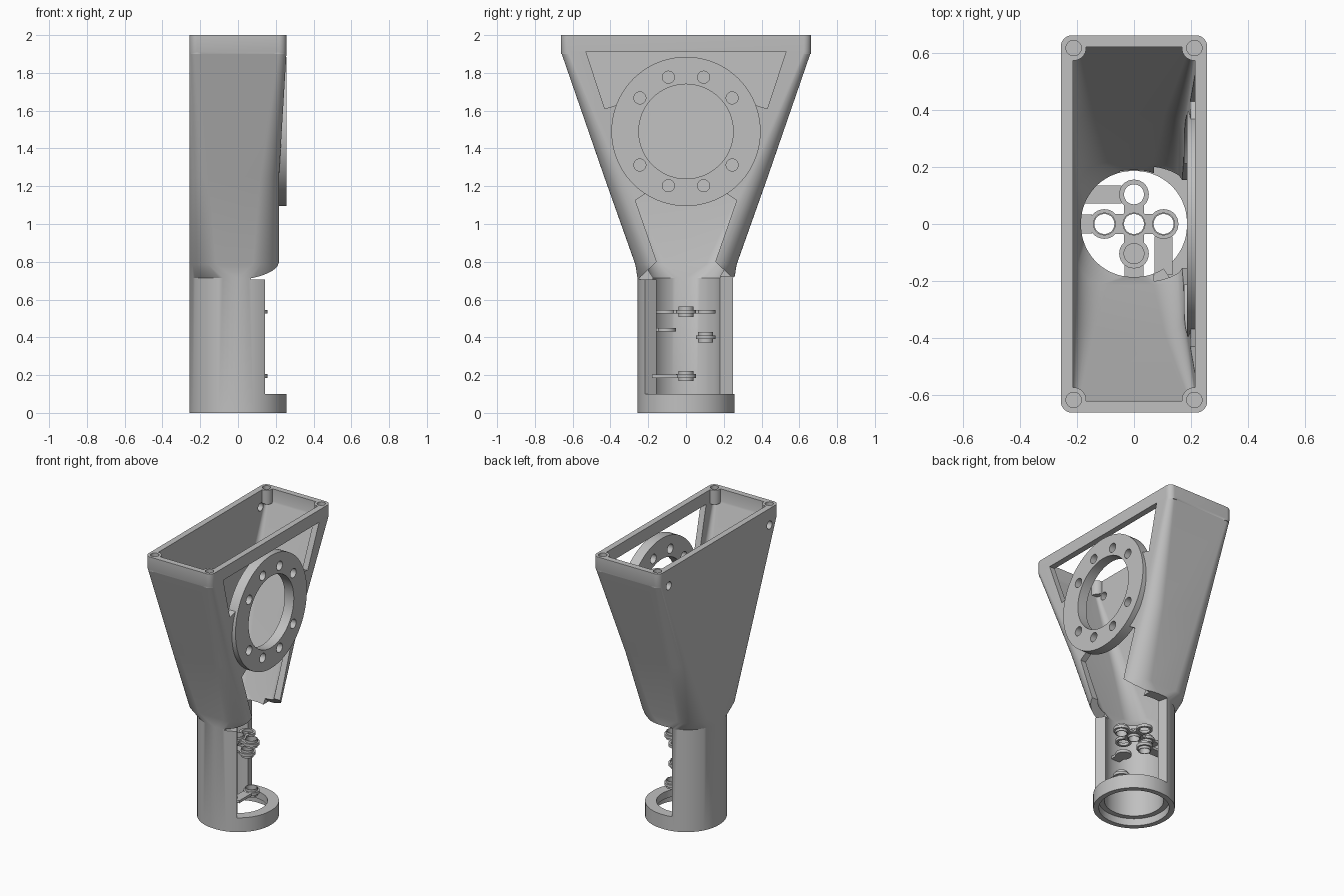
import bpy, bmesh
from math import sin, cos, pi, radians
from mathutils import Vector

cube = bpy.data.objects.get("Cube")
if cube:
    bpy.data.objects.remove(cube)

grey = bpy.data.materials.new("plain grey")
grey.use_nodes = True
GREY = (0.53, 0.53, 0.53, 1)
grey.diffuse_color = GREY
grey.node_tree.nodes["Principled BSDF"].inputs["Base Color"].default_value = GREY


def finish(bm, name):
    bmesh.ops.recalc_face_normals(bm, faces=bm.faces)
    me = bpy.data.meshes.new(name)
    bm.to_mesh(me)
    bm.free()
    me.materials.append(grey)
    ob = bpy.data.objects.new(name, me)
    bpy.context.collection.objects.link(ob)
    return ob


def rounded(k, hx, hy, r, z, cx=0):
    """Rounded rectangle centred on cx, with k points on each corner."""
    pts = []
    for q, (sx, sy) in enumerate(((1, 1), (-1, 1), (-1, -1), (1, -1))):
        for i in range(k):
            a = (q + i / (k - 1)) * pi / 2
            pts.append(Vector((cx + sx * (hx - r) + r * cos(a), sy * (hy - r) + r * sin(a), z)))
    return pts


def loft(name, sections, k=17, at=(0, 0, 0)):
    """Closed hollow loft: the last section joins back to the first."""
    bm = bmesh.new()
    loops = [[bm.verts.new(p + Vector(at)) for p in rounded(k, *s)] for s in sections]
    for a, b in zip(loops, loops[1:] + loops[:1]):
        for i in range(len(a)):
            j = (i + 1) % len(a)
            bm.faces.new((a[i], a[j], b[j], b[i]))
    return finish(bm, name)


def prism(name, points, direction):
    bm = bmesh.new()
    face = bm.faces.new([bm.verts.new(p) for p in points])
    new = bmesh.ops.extrude_face_region(bm, geom=[face])["geom"]
    bmesh.ops.translate(bm, vec=direction, verts=[v for v in new if isinstance(v, bmesh.types.BMVert)])
    return finish(bm, name)


def side_prism(name, yz, x0, x1):
    return prism(name, [(x0, y, z) for y, z in yz], (x1 - x0, 0, 0))


def plan_prism(name, xy, z0, z1):
    return prism(name, [(x, y, z0) for x, y in xy], (0, 0, z1 - z0))


def circle(cx, cy, r, n=32):
    return [(cx + r * cos(2 * pi * i / n), cy + r * sin(2 * pi * i / n)) for i in range(n)]


def mirrored(half):
    return half + [(-y, z) for y, z in reversed(half)]


def box(name, x0, x1, y0, y1, z0, z1):
    return plan_prism(name, [(x0, y0), (x1, y0), (x1, y1), (x0, y1)], z0, z1)


def combine(target, tool, operation="DIFFERENCE"):
    mod = target.modifiers.new("combine", "BOOLEAN")
    mod.operation, mod.solver, mod.object = operation, "EXACT", tool
    bpy.context.view_layer.objects.active = target
    bpy.ops.object.modifier_apply(modifier=mod.name)
    bpy.data.objects.remove(tool)


# Funnel housing and tube as one hollow shell, outside up then inside down
housing = loft("funnel_housing", [
    (.257, .257, .25, 0), (.257, .257, .25, .715), (.238, .268, .14, .785, -.019),
    (.237, .433, .1, 1.25, -.02), (.257, .663, .04, 1.915), (.257, .663, .04, 2),
    (.215, .622, .02, 2), (.215, .622, .02, 1.915), (.194, .385, .07, 1.25, -.018),
    (.19, .215, .11, .785, -.012), (.186, .186, .181, .715),
    (.186, .186, .181, .05), (.222, .222, .217, .05), (.222, .222, .217, 0)])

# Corner screw bosses with blind holes
for sx in (-1, 1):
    for sy in (-1, 1):
        cx, cy = sx * .212, sy * .618
        combine(housing, plan_prism("boss", circle(cx, cy, .044), 1.9, 2), "UNION")
        combine(housing, plan_prism("cutter", circle(cx, cy, .027), 1.93, 2.1))

# Open windows above and below the flange, and the seat for the flange
RING_Z = 1.49
combine(housing, side_prism("cutter", mirrored([(.53, 1.914), (.43, 1.61), (.3, 1.65)]), .1, .4))
combine(housing, side_prism("cutter", mirrored([(.2, 1.17), (.268, 1.125), (.155, .8), (.257, .705)]), .07, .4))
combine(housing, side_prism("cutter", circle(0, RING_Z, .392, 64), .1, .4))

# Access opening: a sector of the tube wall
sector = [(0, 0)] + [(.5 * cos(radians(a)), .5 * sin(radians(a))) for a in (-56.4, 0, 50, 105)]
combine(housing, plan_prism("cutter", sector, .1, .722))

# Small holes through the back panel
for y in (-.557, .557):
    combine(housing, side_prism("cutter", circle(y, 1.885, .028, 24), -.4, -.1))

# Round mounting flange
flange = side_prism("mounting_flange", circle(0, RING_Z, .395, 96), .187, .257)
combine(flange, side_prism("cutter", circle(0, RING_Z, .25, 96), .1, .4))
for step in (1, 2, 3, 4, 6, 7, 8, 9):
    a = radians(36 * step)
    combine(flange, side_prism("cutter", circle(.302 * cos(a), RING_Z + .302 * sin(a), .032, 24), .1, .4))


# Small guide rings inside the tube
def guide_ring(name, x, y, z, collar=True):
    def c(r, h):
        return (r, r, r * .98, h)
    hub = .027 if collar else .0101
    return loft(name, [c(.035, -hub), c(.04, -hub), c(.04, -.01), c(.052, -.01),
                       c(.052, .01), c(.04, .01), c(.04, hub), c(.035, hub)], 8, (x, y, z))


STEP, TOP = .104, .535
guide_ring("center_guide", 0, 0, TOP)
for name, dx, dy in (("left", 1, 0), ("right", -1, 0), ("back", 0, 1), ("front", 0, -1)):
    guide_ring(name + "_guide", dx * STEP, dy * STEP, TOP, dx != 0)
    # short web between the center guide and its neighbour
    cx, cy = dx * STEP / 2, dy * STEP / 2
    wx, wy = (.017, .035) if dx else (.035, .017)
    box(name + "_web", cx - wx, cx + wx, cy - wy, cy + wy, TOP - .009, TOP + .009)

guide_ring("back_lower_guide", 0, STEP, .4)
guide_ring("left_lower_guide", STEP, 0, .195)
plan_prism("front_stop_disc", circle(0, -STEP, .05), .43, .45)

# Arms from the guides to the tube wall
for name, x0, x1, y0, y1, z in (
        ("right_arm", -.215, -.148, -.033, .033, TOP),
        ("back_arm", -.19, -.044, .072, .136, .4),
        ("front_arm", -.033, .033, -.215, -.145, .44),
        ("left_arm", .072, .136, -.18, -.044, .195)):
    box(name, x0, x1, y0, y1, z - .009, z + .009)

# Smooth the round surfaces, keep the edges sharp
bpy.ops.object.select_all(action="DESELECT")
for ob in bpy.context.collection.objects:
    if ob.type == "MESH":
        ob.select_set(True)
        bpy.context.view_layer.objects.active = ob
bpy.ops.object.shade_smooth_by_angle(angle=radians(30))
